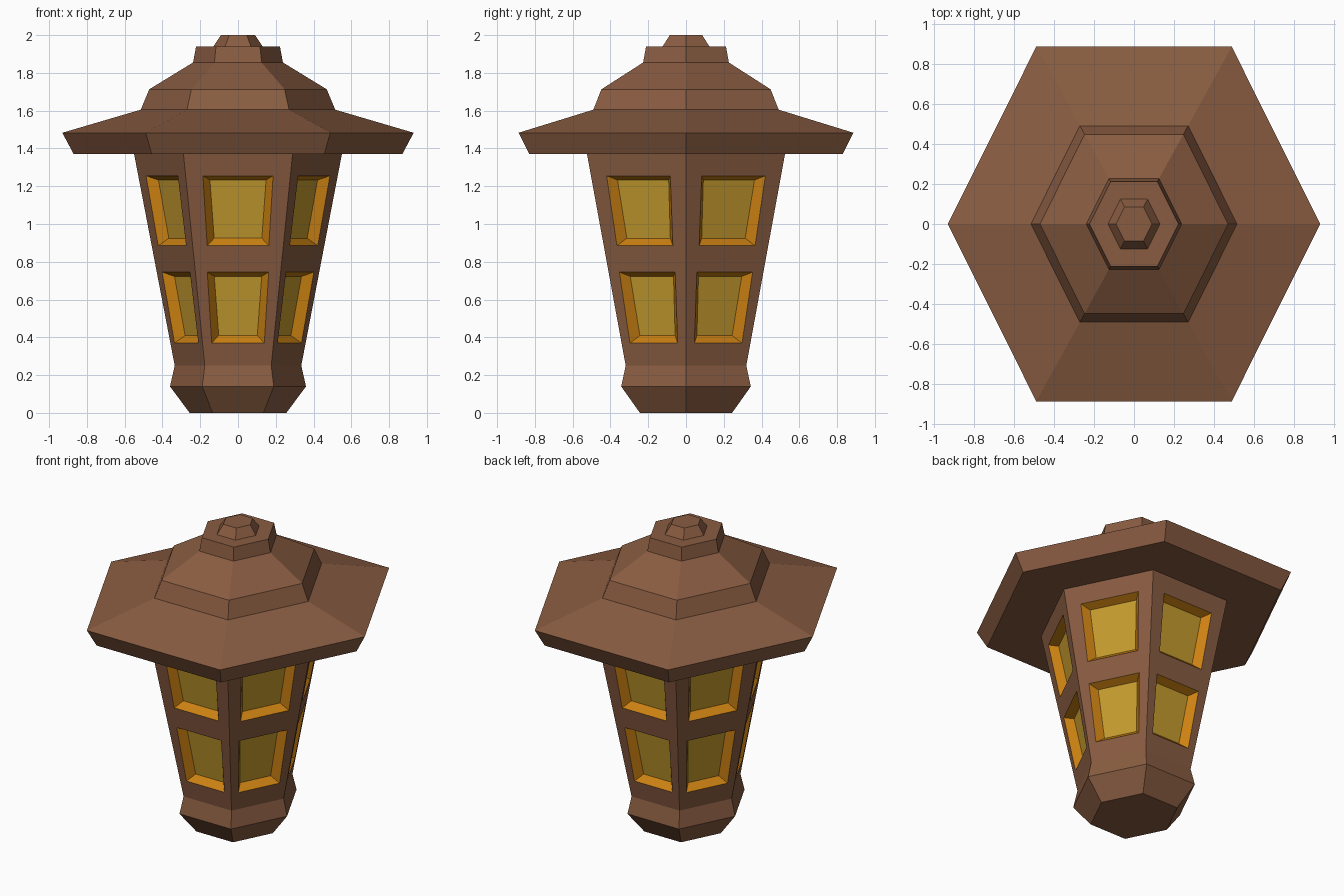
import bpy, bmesh
from mathutils import Vector

if "Cube" in bpy.data.objects:
    bpy.data.objects.remove(bpy.data.objects["Cube"])

# Slightly stretched hexagon outline (unit radius along x)
HEX = [Vector(p) for p in ((1, 0), (.525, .953), (-.525, .953),
                           (-1, 0), (-.525, -.953), (.525, -.953))]


def material(name, rgb):
    m = bpy.data.materials.new(name)
    m.diffuse_color = (*rgb, 1)
    m.use_nodes = True
    m.node_tree.nodes["Principled BSDF"].inputs["Base Color"].default_value = m.diffuse_color
    return m


BROWN = material("brown_metal", (.25, .107, .053))
AMBER = material("amber_frame", (.60, .22, .006))
GLASS = material("yellow_glass", (.56, .33, .027))


def make_object(name, bm, mat):
    bmesh.ops.remove_doubles(bm, verts=bm.verts, dist=1e-4)
    me = bpy.data.meshes.new(name)
    bm.to_mesh(me)
    bm.free()
    me.materials.append(mat)
    ob = bpy.data.objects.new(name, me)
    bpy.context.collection.objects.link(ob)
    return ob


def quad(bm, pts):
    bm.faces.new([bm.verts.new(p) for p in pts])


def hex_loft(name, profile):
    """Closed six-sided solid from (radius, height) steps."""
    bm = bmesh.new()
    rings = [[bm.verts.new((c.x * r, c.y * r, z)) for c in HEX] for r, z in profile]
    for a, b in zip(rings, rings[1:]):
        for i in range(6):
            j = (i + 1) % 6
            bm.faces.new((a[i], a[j], b[j], b[i]))
    bm.faces.new(rings[0][::-1])
    bm.faces.new(rings[-1])
    return make_object(name, bm, BROWN)


# Base, stepped roof and finial
hex_loft("base", [(.256, 0), (.36, .14), (.335, .25)])
hex_loft("roof", [(.87, 1.37), (.93, 1.483), (.515, 1.605), (.47, 1.713),
                  (.238, 1.855), (.222, 1.94)])
hex_loft("finial", [(.13, 1.94), (.09, 2.0)])

# Tapered body with two recessed windows on each side
Z0, Z1, R0, R1 = .25, 1.37, .335, .55
WINDOWS = [(.37, .745, .13, .14), (.885, 1.255, .16, .165)]  # z low, z high, margins
INSET, DEPTH = .037, .05


def wall(side, u, z):
    r = R0 + (R1 - R0) * (z - Z0) / (Z1 - Z0)
    p = HEX[side].lerp(HEX[(side + 1) % 6], u) * r
    return Vector((p.x, p.y, z))


body, frames, glass = bmesh.new(), bmesh.new(), bmesh.new()
for s in range(6):
    a, b, c = wall(s, 0, Z0), wall(s, 1, Z0), wall(s, 0, Z1)
    normal = (b - a).cross(c - a).normalized()
    across = (b - a).normalized()
    up = normal.cross(across)
    # plain bands above, between and below the windows
    for lo, hi in ((Z0, .37), (.745, .885), (1.255, Z1)):
        quad(body, (wall(s, 0, lo), wall(s, 1, lo), wall(s, 1, hi), wall(s, 0, hi)))
    for lo, hi, ml, mh in WINDOWS:
        outer = [wall(s, ml, lo), wall(s, 1 - ml, lo), wall(s, 1 - mh, hi), wall(s, mh, hi)]
        # posts beside the window
        quad(body, (wall(s, 0, lo), outer[0], outer[3], wall(s, 0, hi)))
        quad(body, (outer[1], wall(s, 1, lo), wall(s, 1, hi), outer[2]))
        # bevelled frame leading to the sunken pane
        inner = [p + across * sx * INSET + up * sz * INSET * .85 - normal * DEPTH
                 for p, sx, sz in zip(outer, (1, -1, -1, 1), (1, 1, -1, -1))]
        for i in range(4):
            j = (i + 1) % 4
            quad(frames, (outer[i], outer[j], inner[j], inner[i]))
        quad(glass, inner)

make_object("body", body, BROWN)
make_object("window_frames", frames, AMBER)
make_object("window_glass", glass, GLASS)
